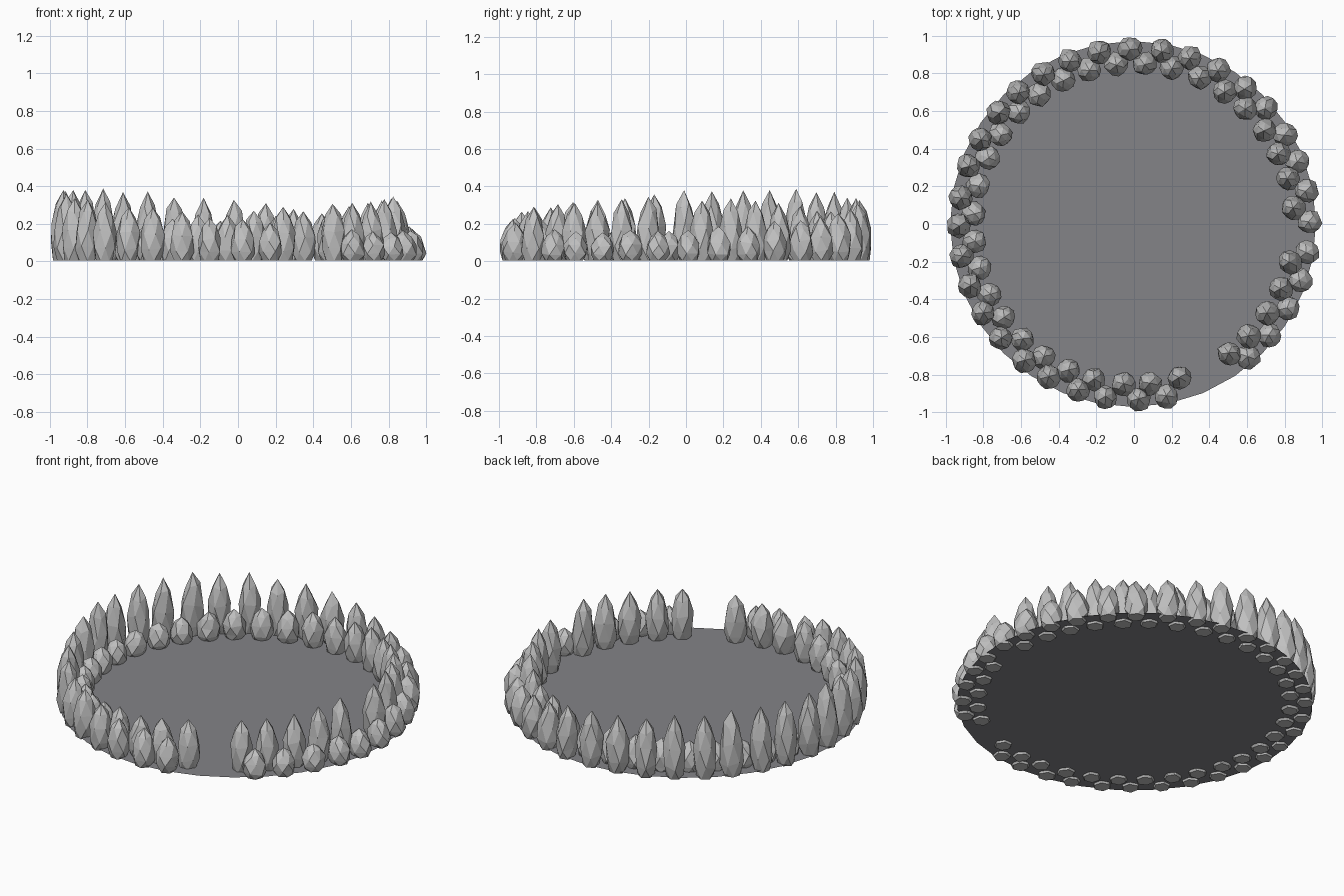
import bpy, bmesh, math, random
from mathutils import Vector

if "Cube" in bpy.data.objects:
    bpy.data.objects.remove(bpy.data.objects["Cube"])

random.seed(4)


def material(name, rgb):
    m = bpy.data.materials.new(name)
    m.diffuse_color = (*rgb, 1)
    m.use_nodes = True
    m.node_tree.nodes["Principled BSDF"].inputs["Base Color"].default_value = m.diffuse_color
    return m


stone_mat = material("light_stone", (0.53, 0.53, 0.53))
floor_mat = material("grey_floor", (0.23, 0.23, 0.245))

# Profile of one pointed stone: height fraction, radius
PROFILE = [(0.0, 0.046), (0.2, 0.064), (0.5, 0.063), (0.78, 0.041)]
SIDES = 6


def add_stone(bm, angle, radius, height):
    """Faceted pointed stone, triangulated between twisted rings."""
    out = Vector((math.cos(angle), math.sin(angle), 0))
    base = out * radius
    spin = random.uniform(0, math.tau)
    rings = []
    for i, (t, r) in enumerate(PROFILE):
        ring = []
        for k in range(SIDES):
            a = spin + (k + 0.5 * (i % 2)) * math.tau / SIDES
            rr = r * random.uniform(0.93, 1.07)
            z = 0.004 + height * t
            if i:
                z += height * random.uniform(-0.04, 0.04)
            p = base - out * 0.008 * t
            ring.append(bm.verts.new((p.x + rr * math.cos(a), p.y + rr * math.sin(a), z)))
        rings.append(ring)
    tip = base - out * 0.008
    top = bm.verts.new((tip.x, tip.y, height))
    bm.faces.new(list(reversed(rings[0])))
    for i in range(len(rings) - 1):
        lo, hi = rings[i], rings[i + 1]
        for k in range(SIDES):
            n = (k + 1) % SIDES
            if i % 2 == 0:
                bm.faces.new((lo[k], lo[n], hi[k]))
                bm.faces.new((lo[n], hi[n], hi[k]))
            else:
                bm.faces.new((lo[k], hi[n], hi[k]))
                bm.faces.new((lo[k], lo[n], hi[n]))
    for k in range(SIDES):
        bm.faces.new((rings[-1][k], rings[-1][(k + 1) % SIDES], top))


def finish(bm, name, mat):
    me = bpy.data.meshes.new(name)
    bm.to_mesh(me)
    bm.free()
    me.materials.append(mat)
    bpy.context.collection.objects.link(bpy.data.objects.new(name, me))


def stone_ring(name, radius, start, skipped, mean, swing, peak):
    """Stones every 10 degrees; height swings round the ring."""
    bm = bmesh.new()
    for i in range(36):
        deg = start + 10 * i
        if deg in skipped:
            continue
        h = mean + swing * math.cos(math.radians(deg - peak))
        add_stone(bm, math.radians(deg + random.uniform(-0.5, 0.5)), radius,
                  h * random.uniform(0.96, 1.04))
    finish(bm, name, stone_mat)


# Outer ring: tall at back left, gap at front right
stone_ring("outer_stones", 0.935, 1, (291, 301), 0.27, 0.11, 155)
# Inner ring: tall at front right, low at back left
stone_ring("inner_stones", 0.857, 6, (296, 356), 0.245, 0.09, -12)

# Flat round floor
bm = bmesh.new()
bmesh.ops.create_circle(bm, cap_ends=True, segments=32, radius=0.972)
bmesh.ops.translate(bm, verts=bm.verts, vec=(-0.005, 0, 0.015))
finish(bm, "floor_disc", floor_mat)
